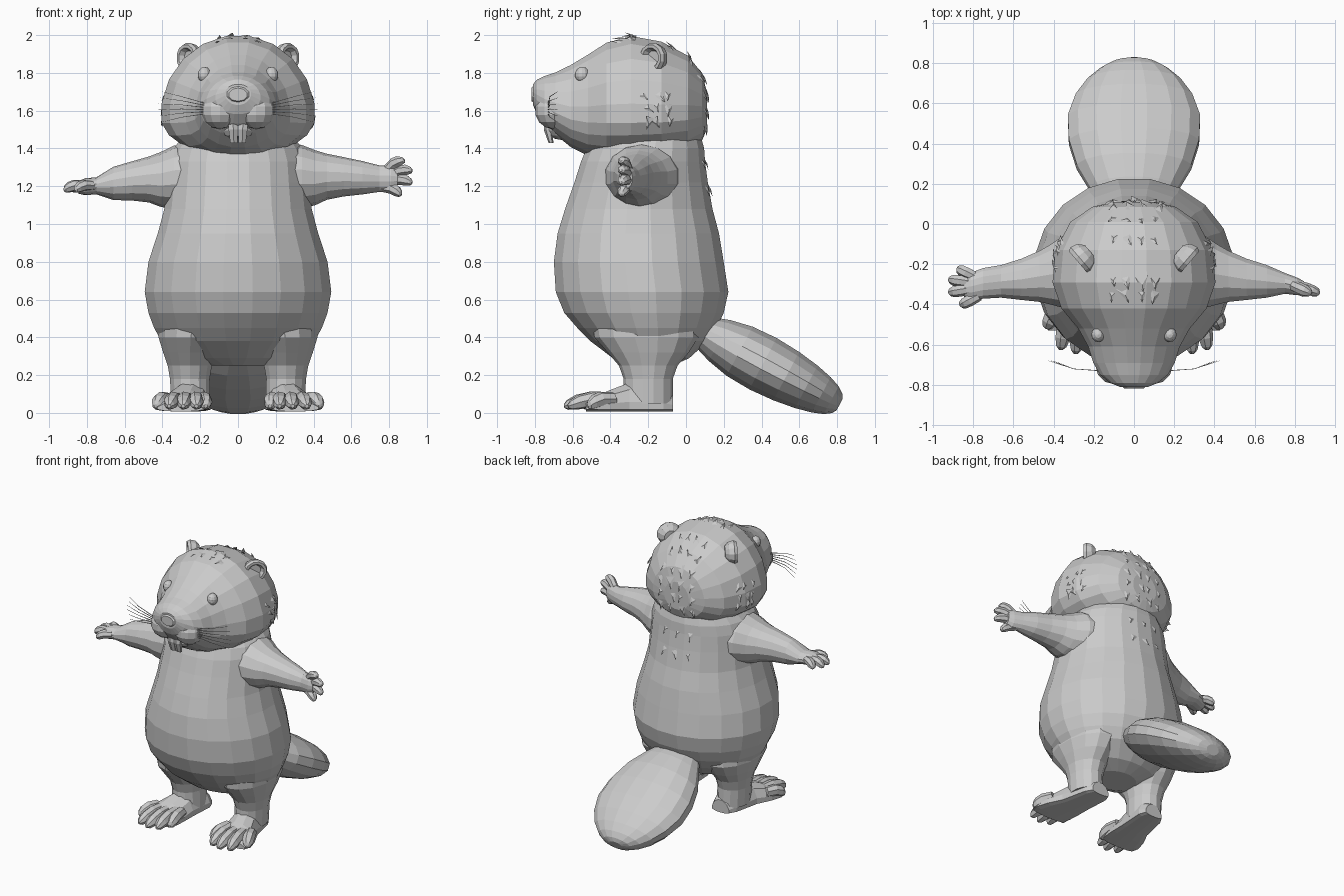
import bpy, bmesh, math, random
from mathutils import Vector

random.seed(4)
cube = bpy.data.objects.get("Cube")
if cube:
    bpy.data.objects.remove(cube)

grey = bpy.data.materials.new("plain grey")
grey.use_nodes = True
grey.diffuse_color = (0.6, 0.6, 0.6, 1)
grey.node_tree.nodes["Principled BSDF"].inputs["Base Color"].default_value = (0.6, 0.6, 0.6, 1)

X, Y, Z = Vector((1, 0, 0)), Vector((0, 1, 0)), Vector((0, 0, 1))


def finish(name, bm):
    bmesh.ops.recalc_face_normals(bm, faces=bm.faces)
    mesh = bpy.data.meshes.new(name)
    bm.to_mesh(mesh)
    bm.free()
    mesh.materials.append(grey)
    obj = bpy.data.objects.new(name, mesh)
    bpy.context.collection.objects.link(obj)
    return obj


def ring(center, u, v, ru, rv, n, low=None):
    """Oval cross-section; low is the radius of its lower half."""
    low = rv if low is None else low
    pts = []
    for i in range(n):
        a = 2 * math.pi * (i + 0.5) / n
        s = math.sin(a)
        pts.append(Vector(center) + u * ru * math.cos(a) + v * s * (rv if s > 0 else low))
    return pts


def loft(name, rings):
    """Skin a row of cross-sections, with fan caps at both ends."""
    bm = bmesh.new()
    rows = [[bm.verts.new(p) for p in r] for r in rings]
    n = len(rows[0])
    for a, b in zip(rows, rows[1:]):
        for i in range(n):
            j = (i + 1) % n
            bm.faces.new((a[i], a[j], b[j], b[i]))
    for r in (rows[0], rows[-1]):
        mid = bm.verts.new(sum((w.co for w in r), Vector()) / n)
        for i in range(n):
            bm.faces.new((r[i], r[(i + 1) % n], mid))
    return finish(name, bm)


def tube(name, points, u, v, n=8):
    """Points are (x, y, z, radius along u, radius along v)."""
    return loft(name, [ring(p[:3], u, v, p[3], p[4], n) for p in points])


def digit(name, base, tip, r):
    """Rounded finger or toe with a slight bend."""
    base, tip = Vector(base), Vector(tip)
    d = (tip - base).normalized()
    u = d.cross(Z).normalized()
    v = u.cross(d)
    rows = [(0, 0.9), (0.45, 1), (0.75, 0.95), (0.93, 0.65), (1, 0.25)]
    return loft(name, [ring(base.lerp(tip, t) + v * r * 0.4 * math.sin(t * math.pi),
                            u, v, r * k, r * k, 7) for t, k in rows])


def ball(name, center, radii, n=12):
    bm = bmesh.new()
    bmesh.ops.create_uvsphere(bm, u_segments=n, v_segments=n // 2 + 1, radius=1)
    for w in bm.verts:
        w.co = Vector([c * r for c, r in zip(w.co, radii)]) + Vector(center)
    return finish(name, bm)


# Torso: height, front, back, half width
torso = [(0.25, -0.31, -0.07, 0.15), (0.29, -0.39, 0.02, 0.29), (0.38, -0.51, 0.12, 0.41),
         (0.45, -0.58, 0.165, 0.45), (0.53, -0.65, 0.205, 0.48), (0.64, -0.695, 0.23, 0.50),
         (0.80, -0.705, 0.205, 0.48), (0.95, -0.685, 0.18, 0.43), (1.08, -0.645, 0.145, 0.395),
         (1.22, -0.595, 0.12, 0.38), (1.33, -0.56, 0.105, 0.37), (1.40, -0.53, 0.10, 0.345),
         (1.47, -0.47, 0.08, 0.29)]
body = loft("torso", [ring((0, (f + b) / 2, z), X, Y, w, (b - f) / 2, 20) for z, f, b, w in torso])

# Head: depth, bottom, widest height, top, half width
skull = [(0.11, 1.50, 1.59, 1.70, 0.10), (0.085, 1.44, 1.59, 1.80, 0.21),
         (0.01, 1.39, 1.58, 1.895, 0.32), (-0.13, 1.365, 1.57, 1.97, 0.395),
         (-0.29, 1.35, 1.57, 2.00, 0.41), (-0.42, 1.345, 1.57, 1.965, 0.365),
         (-0.52, 1.36, 1.57, 1.90, 0.28), (-0.61, 1.405, 1.58, 1.845, 0.23),
         (-0.69, 1.47, 1.61, 1.805, 0.205), (-0.75, 1.53, 1.64, 1.785, 0.17),
         (-0.79, 1.58, 1.67, 1.765, 0.12), (-0.81, 1.63, 1.69, 1.74, 0.07)]
head = loft("head", [ring((0, y, m), X, Z, w, t - m, 20, m - b) for y, b, m, t, w in skull])

# Paddle tail: distance along it, half width, half thickness
tail_dir = Vector((0, 0.88, -0.47)).normalized()
tail_up = X.cross(tail_dir)
paddle = [(0, 0.17, 0.09), (0.1, 0.225, 0.125), (0.22, 0.29, 0.15), (0.36, 0.33, 0.157),
          (0.50, 0.335, 0.148), (0.62, 0.295, 0.13), (0.71, 0.235, 0.108), (0.77, 0.17, 0.085),
          (0.805, 0.11, 0.06), (0.82, 0.05, 0.035)]
loft("tail", [ring(Vector((0, 0.09, 0.43)) + tail_dir * t, X, tail_up, w, h, 16) for t, w, h in paddle])

# Nose, lower lip and front teeth
tube("nose", [(0, -0.74, 1.70, 0.085, 0.055), (0, -0.795, 1.69, 0.08, 0.055),
              (0, -0.818, 1.685, 0.05, 0.035)], X, Z, 10)
ball("lower_lip", (0, -0.66, 1.51), (0.095, 0.08, 0.065))

for side, s in (("left", 1), ("right", -1)):
    tube(side + "_tooth", [(s * 0.026, -0.72, 1.58, 0.029, 0.025), (s * 0.025, -0.73, 1.50, 0.029, 0.023),
                           (s * 0.022, -0.715, 1.43, 0.022, 0.013)], X, Y, 6)
    ball(side + "_muzzle_pad", (s * 0.095, -0.70, 1.60), (0.1, 0.1, 0.098))
    ball(side + "_eye", (s * 0.178, -0.55, 1.79), (0.035, 0.038, 0.042))

    # Ear: shallow bowl turned forward and outward
    out = Vector((s * 0.76, -0.65, 0))
    across = out.cross(Z)
    bowl = [(-0.05, 0.045), (-0.025, 0.074), (0.01, 0.083), (0.03, 0.074), (0.03, 0.056), (0.005, 0.04)]
    loft(side + "_ear", [ring(Vector((s * 0.255, -0.17, 1.88)) + out * d, across, Z, r, r * 0.96, 12)
                         for d, r in bowl])

    # Whiskers fan out from the muzzle pads
    for k in range(6):
        lift = (k - 2.5) / 2.5
        tube(f"{side}_whisker_{k + 1}",
             [(s * 0.16, -0.73, 1.61 + lift * 0.025, 0.003, 0.003),
              (s * 0.30, -0.72, 1.62 + lift * 0.055, 0.002, 0.002),
              (s * (0.43 - abs(lift) * 0.03), -0.68, 1.62 + lift * 0.08, 0.001, 0.001)], Y, Z, 4)

    # Leg and thigh: height, centre x, centre y, radii
    leg = [(0.05, 0.25, -0.20, 0.105, 0.13), (0.18, 0.255, -0.20, 0.108, 0.13),
           (0.25, 0.255, -0.20, 0.12, 0.155), (0.32, 0.255, -0.20, 0.145, 0.215),
           (0.40, 0.25, -0.21, 0.175, 0.275), (0.52, 0.23, -0.22, 0.195, 0.28)]
    tube(side + "_leg", [(s * x, y, z, ru, rv) for z, x, y, ru, rv in leg], X, Y, 14)

    # Foot: depth, centre x, top height, half width
    foot = [(-0.07, 0.23, 0.10, 0.07), (-0.12, 0.235, 0.14, 0.095), (-0.30, 0.26, 0.165, 0.11),
            (-0.40, 0.285, 0.125, 0.135), (-0.48, 0.30, 0.09, 0.145), (-0.53, 0.30, 0.06, 0.13)]
    loft(side + "_foot", [ring((s * x, y, 0.022), X, Z, w, t - 0.022, 12, 0.015) for y, x, t, w in foot])
    toes = [(0.17, -0.55), (0.22, -0.625), (0.29, -0.645), (0.365, -0.625), (0.435, -0.52)]
    for k, (tx, ty) in enumerate(toes):
        digit(f"{side}_toe_{k + 1}", (s * (0.28 + (tx - 0.3) * 0.7), -0.38, 0.075),
              (s * tx, ty, 0.036), 0.041)

    # Arm: distance out, depth, height, radii; one hand stands upright, the other lies flat
    drop = 0 if s > 0 else 0.012
    wide, thin = 0.07, 0.045
    wy, wz = (thin, wide) if s > 0 else (wide, thin)
    arm = [(0.24, -0.23, 1.25, 0.21, 0.185), (0.34, -0.235, 1.25, 0.19, 0.168),
           (0.41, -0.25, 1.245, 0.155, 0.145), (0.47, -0.26, 1.25, 0.13, 0.122),
           (0.56, -0.275, 1.25, 0.105, 0.104), (0.66, -0.285, 1.245, 0.083, 0.088),
           (0.75, -0.295, 1.24, wy + 0.008, wz),
           (0.81, -0.31, 1.24, wy, wz), (0.845, -0.315, 1.24, wy * 0.7, wz * 0.75)]
    tube(side + "_arm", [(s * x, y, z - drop * max(0, x - 0.3) * 7, ru, rv) for x, y, z, ru, rv in arm],
         Y, Z, 14)

    # Fingers: reach and offset across the palm
    spread = [(0.88, 0.095, 0.79), (0.922, 0.04, 0.81), (0.922, -0.025, 0.81), (0.865, -0.09, 0.77)]
    for k, (reach, off, root) in enumerate(spread):
        if s > 0:
            base, tip = (root, -0.305, 1.24 + off * 0.5), (reach, -0.345, 1.245 + off)
        else:
            base, tip = (-root, -0.31 + off * 0.5, 1.205), (-reach, -0.315 + off, 1.18)
        digit(f"{side}_finger_{k + 1}", base, tip, 0.03)

# Fur tufts: broad flat spikes lying along the surface
bpy.context.view_layer.update()
fur = bmesh.new()


def jitter(amount):
    return random.uniform(-amount, amount)


def tuft(target, start, aim, flow):
    start, aim = Vector(start), Vector(aim)
    hit, loc, normal, _ = target.ray_cast(start, (aim - start).normalized())
    if not hit:
        return
    flow = Vector(flow) - normal * normal.dot(Vector(flow))
    flow.normalize()
    across = flow.cross(normal)
    size = random.uniform(0.03, 0.045)
    root = loc - flow * size - normal * 0.008
    corners = [root + across * size * 0.8, root - across * size * 0.8,
               loc + normal * 0.01, loc + flow * size + normal * 0.012]
    v = [fur.verts.new(c) for c in corners]
    for f in ((0, 1, 2), (0, 2, 3), (1, 3, 2), (0, 3, 1)):
        fur.faces.new([v[i] for i in f])


for y in (-0.35, -0.29, -0.08, 0.02):
    for i in range(4):
        x = (i - 1.5) * 0.07
        tuft(head, (x + jitter(0.015), y + jitter(0.02), 2.3), (x, y, 1.6), (jitter(0.5), -1, 0))
for z in (1.54, 1.61, 1.68):
    for i in range(3):
        y = -0.21 + i * 0.06 + jitter(0.015)
        for s in (1, -1):
            tuft(head, (s, y, z + jitter(0.02)), (0, y, z), (0, 0.6 + jitter(1), -1))
for z in (1.50, 1.59, 1.68, 1.77):
    for i in range(4):
        x = (i - 1.5) * 0.08 + jitter(0.02)
        tuft(head, (x, 1, z), (x, 0, z), (jitter(0.5), 0, -1))
for z in (1.18, 1.32):
    for x in (-0.1, 0, 0.1):
        tuft(body, (x + jitter(0.03), 1, z), (x, 0, z), (jitter(0.5), 0, -1))
finish("fur_tufts", fur)
